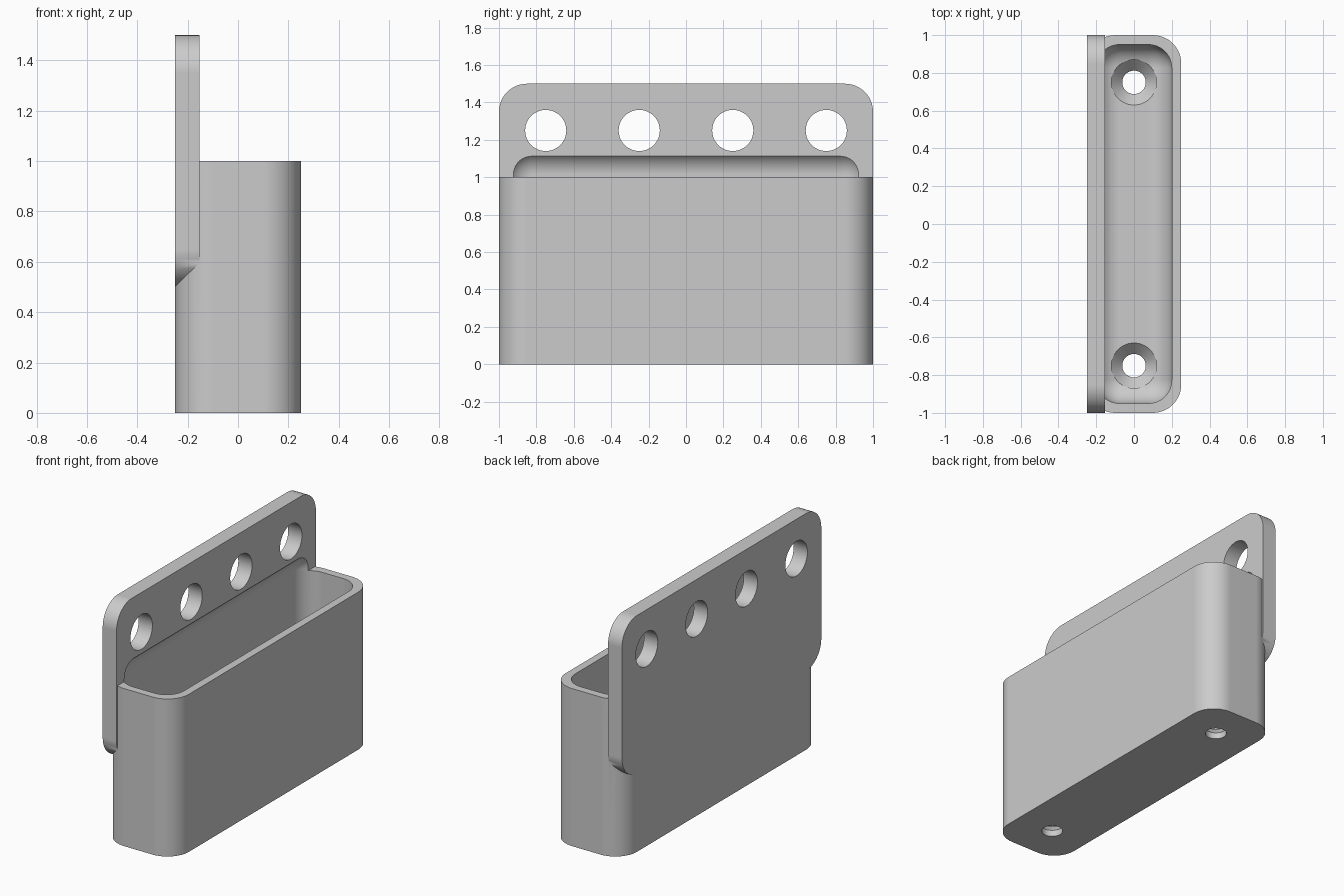
import bpy, bmesh, math
from mathutils import Matrix, Vector

cube = bpy.data.objects.get("Cube")
if cube:
    bpy.data.objects.remove(cube, do_unlink=True)

grey = bpy.data.materials.new("light_grey")
grey.use_nodes = True
grey.diffuse_color = (0.6, 0.6, 0.6, 1)
grey.node_tree.nodes["Principled BSDF"].inputs["Base Color"].default_value = (0.6, 0.6, 0.6, 1)


def make_object(name, bm):
    bmesh.ops.recalc_face_normals(bm, faces=bm.faces)
    mesh = bpy.data.meshes.new(name)
    bm.to_mesh(mesh)
    bm.free()
    obj = bpy.data.objects.new(name, mesh)
    bpy.context.collection.objects.link(obj)
    return obj


def rounded_block(name, low, high, radius, axis=None):
    """Block with round edges: only those along an axis, or all of them."""
    low, high = Vector(low), Vector(high)
    bm = bmesh.new()
    bmesh.ops.create_cube(bm, size=1)
    for v in bm.verts:
        v.co = (low + high) / 2 + v.co * (high - low)
    edges = [e for e in bm.edges if axis is None
             or abs((e.verts[0].co - e.verts[1].co).normalized()[axis]) > 0.9]
    bmesh.ops.bevel(bm, geom=edges, offset=radius, segments=12,
                    profile=0.5, affect='EDGES', clamp_overlap=False)
    return make_object(name, bm)


def lathe(name, profile, matrix):
    """Solid of revolution from (radius, height) points."""
    bm = bmesh.new()
    sides = 48
    rings = [[bm.verts.new(matrix @ Vector((r * math.cos(math.tau * i / sides),
                                            r * math.sin(math.tau * i / sides), z)))
              for i in range(sides)] for r, z in profile]
    for a, b in zip(rings, rings[1:]):
        for i in range(sides):
            j = (i + 1) % sides
            bm.faces.new((a[i], a[j], b[j], b[i]))
    bm.faces.new(rings[0][::-1])
    bm.faces.new(rings[-1])
    return make_object(name, bm)


def combine(target, tool, operation):
    mod = target.modifiers.new(operation.lower(), 'BOOLEAN')
    mod.operation, mod.object, mod.solver = operation, tool, 'EXACT'
    bpy.context.view_layer.objects.active = target
    bpy.ops.object.modifier_apply(modifier=mod.name)
    bpy.data.objects.remove(tool, do_unlink=True)


# Bin body and back plate
holder = rounded_block("wall_bin", (-0.25, -1, 0), (0.25, 1, 1), 0.15, axis=2)
plate = rounded_block("back_plate", (-0.25, -1, 0.5), (-0.153, 1, 1.5), 0.15, axis=0)
combine(holder, plate, 'UNION')

# Cavity, recessed into the plate above the rim
cavity = rounded_block("cavity_cutter", (-0.2, -0.95, 0.1), (0.2, 0.95, 1.14), 0.125)
combine(holder, cavity, 'DIFFERENCE')

# Row of round holes through the plate
for y in (-0.75, -0.25, 0.25, 0.75):
    place = Matrix.Translation((-0.2, y, 1.25)) @ Matrix.Rotation(math.pi / 2, 4, 'Y')
    combine(holder, lathe("hole_cutter", [(0.11, -0.1), (0.11, 0.1)], place), 'DIFFERENCE')

# Countersunk screw holes in the floor
for y in (-0.75, 0.75):
    profile = [(0.062, -0.1), (0.062, 0.04), (0.12, 0.1), (0.12, 0.2)]
    combine(holder, lathe("screw_cutter", profile, Matrix.Translation((0, y, 0))), 'DIFFERENCE')

# Material and shading
holder.data.materials.clear()
holder.data.materials.append(grey)
for face in holder.data.polygons:
    face.material_index = 0
bpy.ops.object.select_all(action='DESELECT')
holder.select_set(True)
bpy.context.view_layer.objects.active = holder
bpy.ops.object.shade_smooth_by_angle(angle=math.radians(30))
normals = holder.modifiers.new("flat_panels", 'WEIGHTED_NORMAL')
normals.keep_sharp = True
